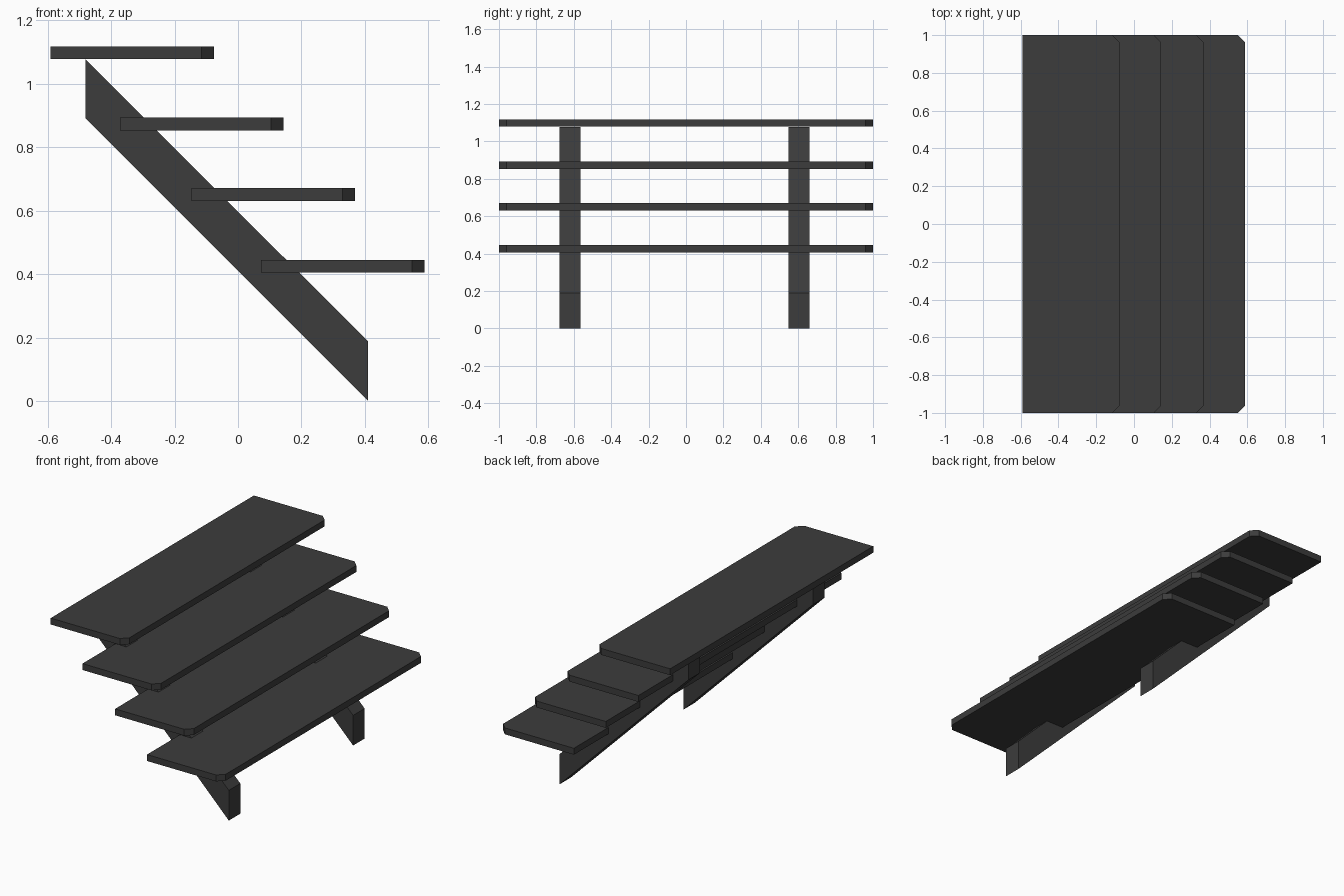
import bpy, bmesh
from mathutils import Vector

if "Cube" in bpy.data.objects:
    bpy.data.objects.remove(bpy.data.objects["Cube"])

charcoal = bpy.data.materials.new("charcoal")
charcoal.diffuse_color = (0.045, 0.045, 0.045, 1)
charcoal.use_nodes = True
charcoal.node_tree.nodes["Principled BSDF"].inputs["Base Color"].default_value = charcoal.diffuse_color


def prism(name, outline, direction):
    """Extrude a flat outline along a direction into a solid part."""
    bm = bmesh.new()
    face = bm.faces.new([bm.verts.new(p) for p in outline])
    ext = bmesh.ops.extrude_face_region(bm, geom=[face])
    moved = [g for g in ext["geom"] if isinstance(g, bmesh.types.BMVert)]
    bmesh.ops.translate(bm, verts=moved, vec=Vector(direction))
    bmesh.ops.recalc_face_normals(bm, faces=bm.faces)
    mesh = bpy.data.meshes.new(name)
    bm.to_mesh(mesh)
    bm.free()
    mesh.materials.append(charcoal)
    obj = bpy.data.objects.new(name, mesh)
    bpy.context.collection.objects.link(obj)
    return obj


# Treads: planks with the two front corners cut off
DEPTH, THICK, CUT = 0.515, 0.04, 0.039
for i, (x, z) in enumerate([(0.073, 0.405), (-0.147, 0.631),
                            (-0.372, 0.853), (-0.591, 1.078)]):
    f = x + DEPTH
    prism(f"tread_{i + 1}",
          [(x, -1, z), (f - CUT, -1, z), (f, -1 + CUT, z),
           (f, 1 - CUT, z), (f - CUT, 1, z), (x, 1, z)],
          (0, 0, THICK))

# Stringers: two sloping beams with upright ends
for side, y in (("front", -0.676), ("back", 0.548)):
    prism(f"{side}_stringer",
          [(-0.48, y, 0.89), (0.41, y, 0), (0.41, y, 0.188), (-0.48, y, 1.076)],
          (0, 0.113, 0))
